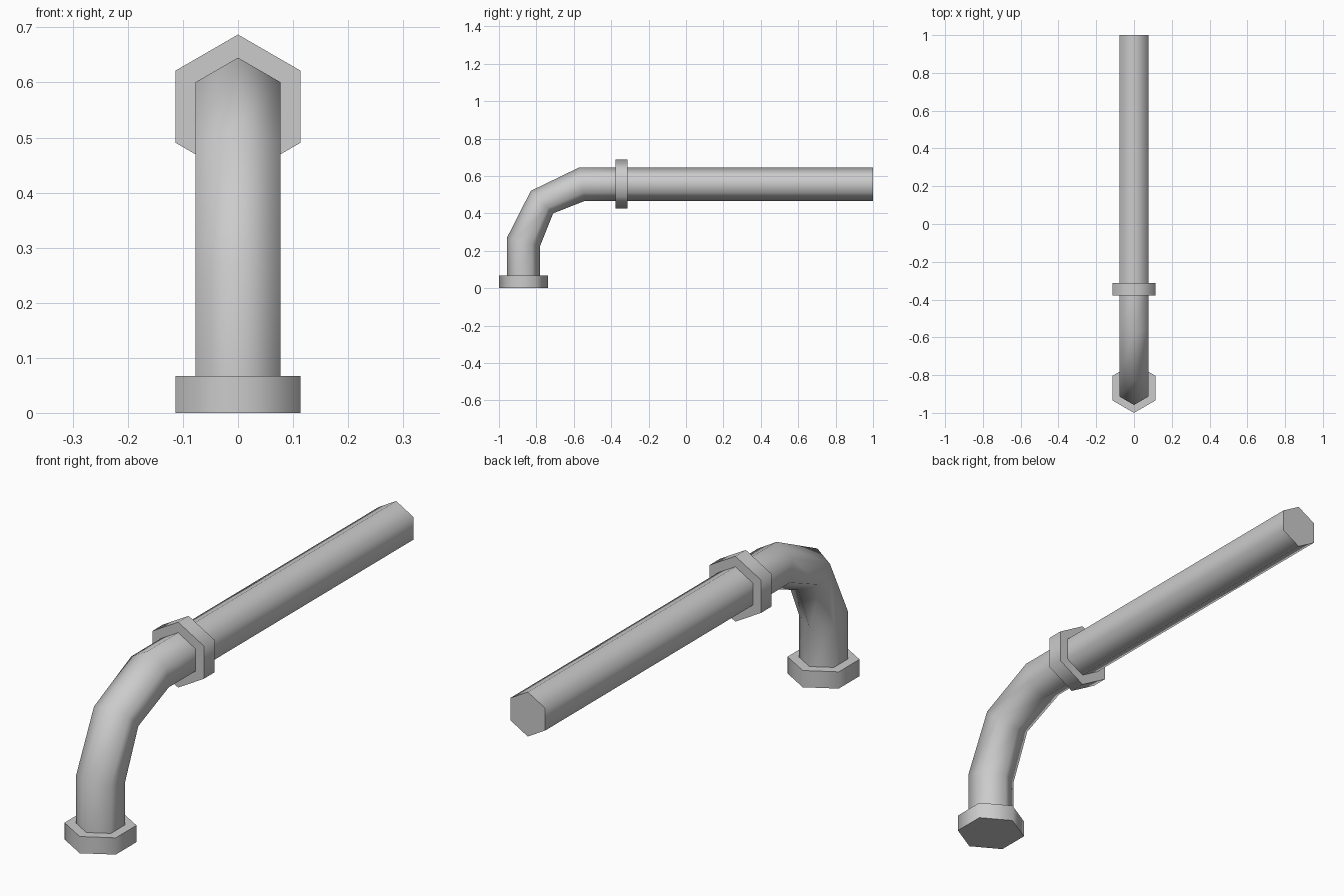
import bpy, bmesh, math
from mathutils import Vector

cube = bpy.data.objects.get("Cube")
if cube:
    bpy.data.objects.remove(cube, do_unlink=True)

steel = bpy.data.materials.new("grey_metal")
steel.use_nodes = True
colour = (0.6, 0.6, 0.6, 1)
steel.diffuse_color = colour
steel.node_tree.nodes["Principled BSDF"].inputs["Base Color"].default_value = colour

SIDES = 6
PIPE_R, COLLAR_R = 0.089, 0.131
AXIS_Y, AXIS_Z = -0.869, 0.556


def hex_tube(name, stations, radius):
    """Loft hexagons between (outer, inner) corner pairs given in the y-z plane."""
    bm = bmesh.new()
    rings = []
    for outer, inner in stations:
        a, b = Vector((0, *outer)), Vector((0, *inner))
        centre, half = (a + b) / 2, (a - b) / 2
        ring = []
        for i in range(SIDES):
            t = math.tau * i / SIDES
            side = Vector((radius * math.sin(t), 0, 0))
            ring.append(bm.verts.new(centre + half * math.cos(t) + side))
        rings.append(ring)
    for r, s in zip(rings, rings[1:]):
        for i in range(SIDES):
            j = (i + 1) % SIDES
            bm.faces.new((r[i], r[j], s[j], s[i])).smooth = True
    # Flat end caps with sharp rims
    for ring in (rings[0], rings[-1]):
        cap = bm.faces.new(ring)
        for edge in cap.edges:
            edge.smooth = False
    bmesh.ops.recalc_face_normals(bm, faces=bm.faces)
    mesh = bpy.data.meshes.new(name)
    bm.to_mesh(mesh)
    bm.free()
    mesh.materials.append(steel)
    obj = bpy.data.objects.new(name, mesh)
    bpy.context.collection.objects.link(obj)
    return obj


def upright(z, r):
    return (AXIS_Y - r, z), (AXIS_Y + r, z)


def level(y, r):
    return (y, AXIS_Z + r), (y, AXIS_Z - r)


# Curved pipe rising from the base and turning to horizontal
hex_tube("pipe_elbow", [
    upright(0.03, PIPE_R),
    ((-0.958, 0.268), (-0.78, 0.225)),
    ((-0.83, 0.52), (-0.71, 0.40)),
    ((-0.572, 0.645), (-0.54, 0.467)),
    level(-0.345, PIPE_R),
], PIPE_R)

# Long straight pipe
hex_tube("straight_pipe", [level(-0.345, PIPE_R), level(1.0, PIPE_R)], PIPE_R)

# Hexagonal collars
hex_tube("base_collar", [upright(0, COLLAR_R), upright(0.067, COLLAR_R)], COLLAR_R)
hex_tube("joint_collar", [level(-0.378, COLLAR_R), level(-0.312, COLLAR_R)], COLLAR_R)
